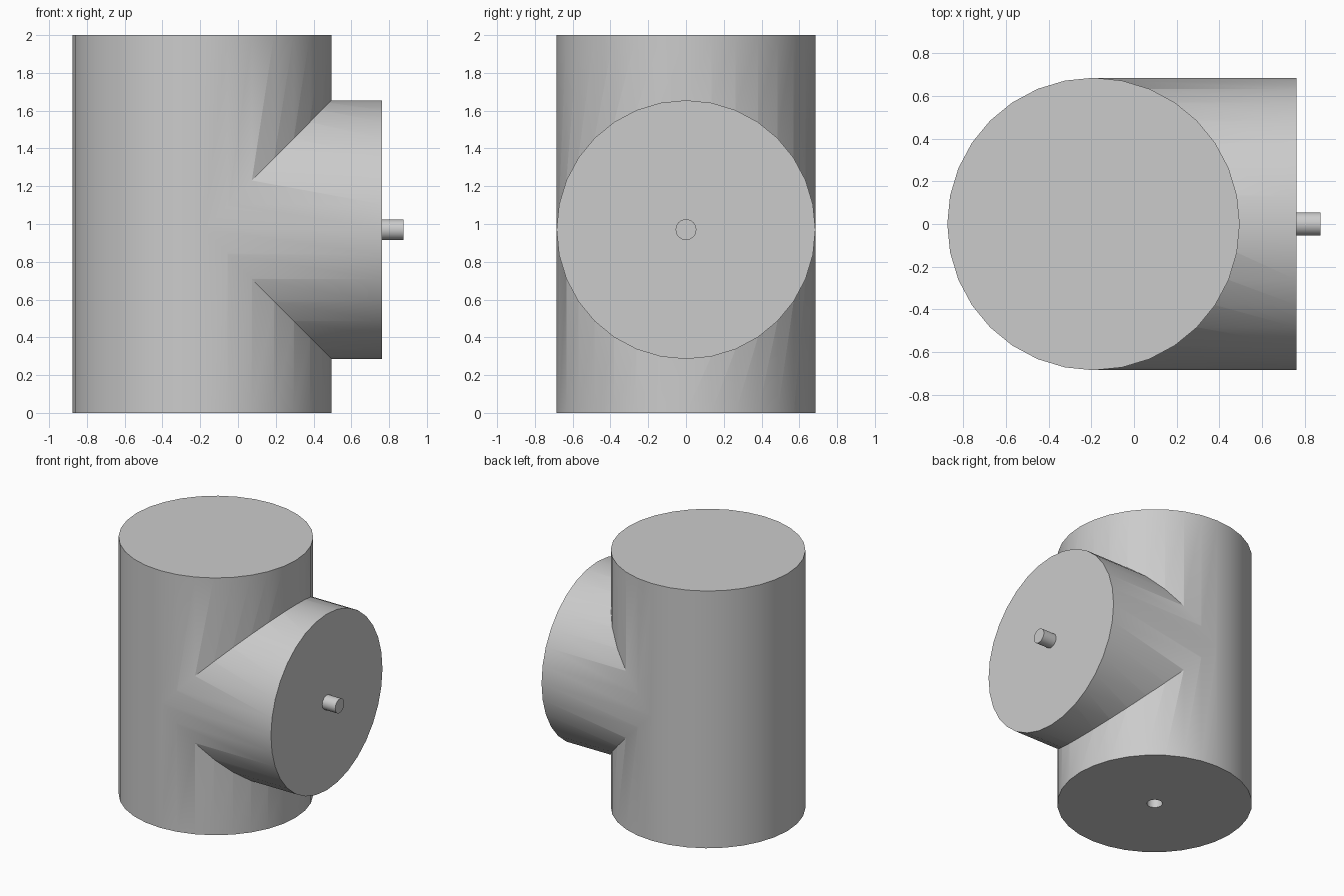
import bpy
from math import pi, radians

cube = bpy.data.objects.get("Cube")
if cube:
    bpy.data.objects.remove(cube, do_unlink=True)

AXIS_X = -0.19      # axis of the upright pipe
RADIUS = 0.686
BRANCH_Z = 0.97     # height of the branch axis

grey = bpy.data.materials.new("plain grey")
grey.use_nodes = True
colour = (0.6, 0.6, 0.6, 1)
grey.diffuse_color = colour
grey.node_tree.nodes["Principled BSDF"].inputs["Base Color"].default_value = colour


def cylinder(name, radius, start, length, sides, sideways=False):
    """Cylinder running from start along +z, or along +x if sideways."""
    x, y, z = start
    centre = (x + length / 2, y, z) if sideways else (x, y, z + length / 2)
    bpy.ops.mesh.primitive_cylinder_add(
        vertices=sides, radius=radius, depth=length, location=centre,
        rotation=(0, pi / 2 if sideways else 0, 0))
    obj = bpy.context.object
    obj.name = name
    obj.data.materials.append(grey)
    return obj


def combine(target, tool, operation):
    """Apply a boolean to target and discard the tool."""
    mod = target.modifiers.new(operation.lower(), 'BOOLEAN')
    mod.operation = operation
    mod.solver = 'EXACT'
    mod.object = tool
    bpy.ops.object.select_all(action='DESELECT')
    bpy.context.view_layer.objects.active = target
    target.select_set(True)
    bpy.ops.object.modifier_apply(modifier=mod.name)
    bpy.data.objects.remove(tool, do_unlink=True)


# Upright pipe with the side branch merged into it
body = cylinder("tee_body", RADIUS, (AXIS_X, 0, 0), 2.0, 32)
branch = cylinder("branch", RADIUS - 0.001, (AXIS_X, 0, BRANCH_Z),
                  0.763 - AXIS_X, 32, True)
combine(body, branch, 'UNION')

# Peg on the branch end, and the matching socket in the base
peg = cylinder("peg", 0.055, (0.7, 0, BRANCH_Z), 0.175, 24, True)
combine(body, peg, 'UNION')
socket = cylinder("socket_cutter", 0.055, (AXIS_X, 0, -0.1), 0.22, 24)
combine(body, socket, 'DIFFERENCE')

# Smooth walls, sharp rims
bpy.ops.object.select_all(action='DESELECT')
bpy.context.view_layer.objects.active = body
body.select_set(True)
bpy.ops.object.shade_smooth_by_angle(angle=radians(30))
